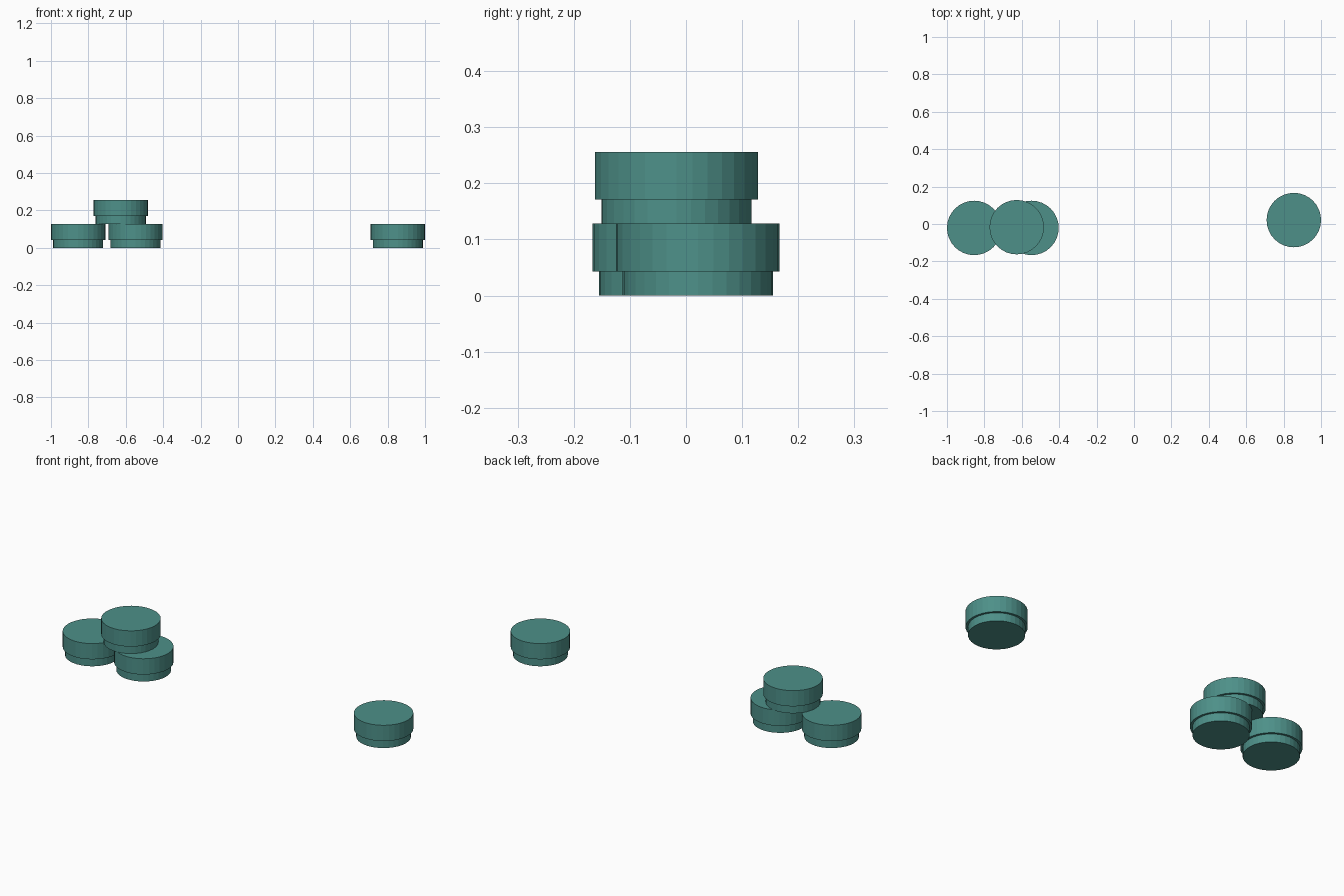
import bpy
import bmesh
import math

cube = bpy.data.objects.get("Cube")
if cube:
    bpy.data.objects.remove(cube, do_unlink=True)

# Teal finish
teal = bpy.data.materials.new("teal")
teal.use_nodes = True
colour = (0.075, 0.28, 0.25, 1.0)
teal.diffuse_color = colour
teal.node_tree.nodes["Principled BSDF"].inputs["Base Color"].default_value = colour

SEGMENTS = 32
# Stepped puck: narrow foot, wide cap (radius, height)
PROFILE = [(0.134, 0.0), (0.134, 0.043), (0.1455, 0.043), (0.1455, 0.128)]


def make_puck_mesh():
    bm = bmesh.new()
    rings = []
    for radius, z in PROFILE:
        ring = []
        for i in range(SEGMENTS):
            a = math.tau * i / SEGMENTS
            ring.append(bm.verts.new((radius * math.cos(a), radius * math.sin(a), z)))
        rings.append(ring)
    # Walls and ledge
    for low, high in zip(rings, rings[1:]):
        for i in range(SEGMENTS):
            j = (i + 1) % SEGMENTS
            bm.faces.new((low[i], low[j], high[j], high[i]))
    # Flat bottom and top
    bm.faces.new(list(reversed(rings[0])))
    bm.faces.new(rings[-1])
    mesh = bpy.data.meshes.new("puck")
    bm.to_mesh(mesh)
    bm.free()
    mesh.materials.append(teal)
    return mesh


# Three stacked pucks on the right side and a lone one on the left
puck = make_puck_mesh()
places = {
    "outer_puck": (-0.8545, -0.021, 0),
    "inner_puck": (-0.548, -0.021, 0),
    "stacked_puck": (-0.627, -0.017, 0.128),
    "lone_puck": (0.8545, 0.021, 0),
}
for name, location in places.items():
    obj = bpy.data.objects.new(name, puck)
    obj.location = location
    bpy.context.collection.objects.link(obj)
